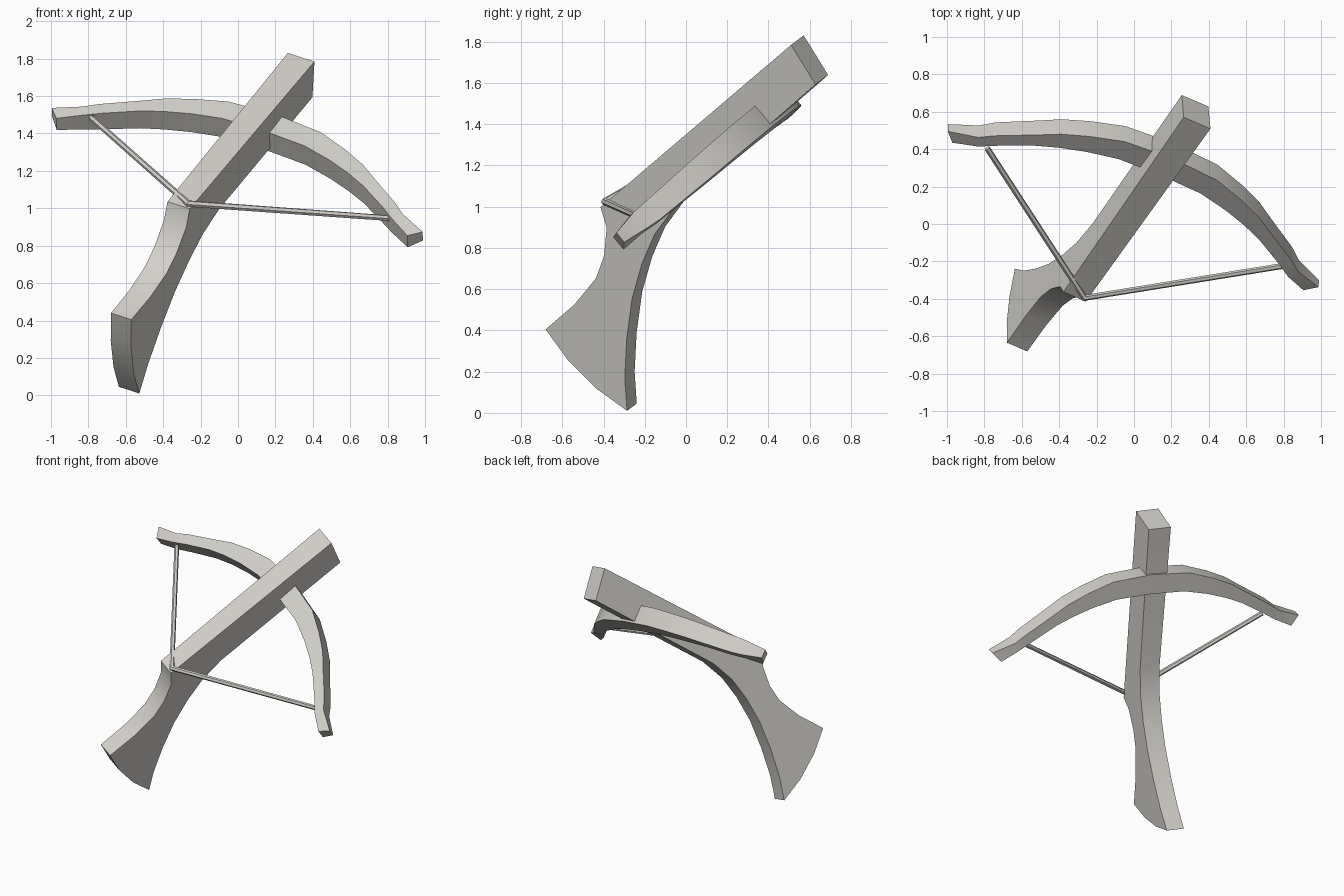
import bpy, bmesh
from mathutils import Vector

if "Cube" in bpy.data.objects:
    bpy.data.objects.remove(bpy.data.objects["Cube"])

# Local frame of the tilted crossbow: forward, sideways, up
O = Vector((0.3375, 0.54, 1.8075))
V = Vector((0.882, -0.379, -0.285)).normalized()
W = Vector((-0.025, -0.639, 0.771)).normalized()
U = W.cross(V).normalized()
W = V.cross(U)

grey = bpy.data.materials.new("warm_grey")
grey.diffuse_color = (0.65, 0.63, 0.59, 1)
grey.use_nodes = True
grey.node_tree.nodes["Principled BSDF"].inputs["Base Color"].default_value = grey.diffuse_color


def P(u, v, w):
    return O + U * u + V * v + W * w


def finish(name, bm, angle=0.6):
    bmesh.ops.recalc_face_normals(bm, faces=bm.faces[:])
    me = bpy.data.meshes.new(name)
    bm.to_mesh(me)
    bm.free()
    me.materials.append(grey)
    ob = bpy.data.objects.new(name, me)
    bpy.context.collection.objects.link(ob)
    bpy.ops.object.select_all(action='DESELECT')
    ob.select_set(True)
    bpy.context.view_layer.objects.active = ob
    bpy.ops.object.shade_smooth_by_angle(angle=angle)
    return ob


def loft(name, rings, closed_caps=True):
    bm = bmesh.new()
    vs = [[bm.verts.new(p) for p in r] for r in rings]
    n = len(rings[0])
    for a, b in zip(vs, vs[1:]):
        for i in range(n):
            j = (i + 1) % n
            bm.faces.new((a[i], a[j], b[j], b[i]))
    bm.faces.new(vs[0])
    bm.faces.new(vs[-1])
    return finish(name, bm)


# Stock and grip: one side profile (forward, up), tapering in width to the rear
profile = [(0, 0), (-1.385, 0), (-1.43, -.094), (-1.54, -.19), (-1.655, -.248),
           (-1.84, -.277), (-2.05, -.278), (-2.063, -.462), (-2.042, -.658),
           (-1.99, -.835), (-1.887, -.71), (-1.742, -.572), (-1.575, -.438),
           (-1.41, -.34), (-1.252, -.271), (-1.069, -.233), (-.035, -.223)]
loft("stock_and_grip", [[P(u, s * (.081 + .0095 * u), w) for u, w in profile]
                        for s in (-1, 1)])

# Bow: half curve as (outer side, outer fwd, inner side, inner fwd, height), mirrored
half = [(0, -.365, 0, -.505, .13), (.28, -.385, .25, -.515, .13),
        (.46, -.447, .42, -.555, .128), (.6, -.51, .56, -.602, .125),
        (.713, -.583, .68, -.655, .12), (.9, -.70, .85, -.755, .112),
        (.97, -.755, .94, -.815, .10), (1.125, -.815, 1.065, -.876, .08)]
BV = .045


def bow_point(s, u, drop):
    return P(u, BV + s, -.112 + .065 * (u + .37) - .013 * s - drop)


rings = []
for k, side in [(k, -1) for k in range(len(half) - 1, 0, -1)] + [(k, 1) for k in range(len(half))]:
    so, uo, si, ui, h = half[k]
    top = .02 if k == len(half) - 1 else 0
    rings.append([bow_point(side * so, uo, top), bow_point(side * si, ui, top),
                  bow_point(side * si, ui, h + top), bow_point(side * so, uo, h)])
loft("bow", rings)

# Bowstring: thin tube from limb to nock to limb
path = [Vector((-.785, .405, 1.485)), Vector((-.265, -.395, 1.025)), Vector((.81, -.222, .947))]
dirs = [path[1] - path[0], path[2] - path[0], path[2] - path[1]]
r = .016
rings = []
for p, d in zip(path, dirs):
    d = d.normalized()
    a = (W - d * W.dot(d)).normalized()
    b = d.cross(a)
    k = 1.25 if p is path[1] else 1
    rings.append([p + a * (r * x) + b * (r * k * y) for x, y in
                  ((1, 0), (.5, .87), (-.5, .87), (-1, 0), (-.5, -.87), (.5, -.87))])
loft("bowstring", rings)
